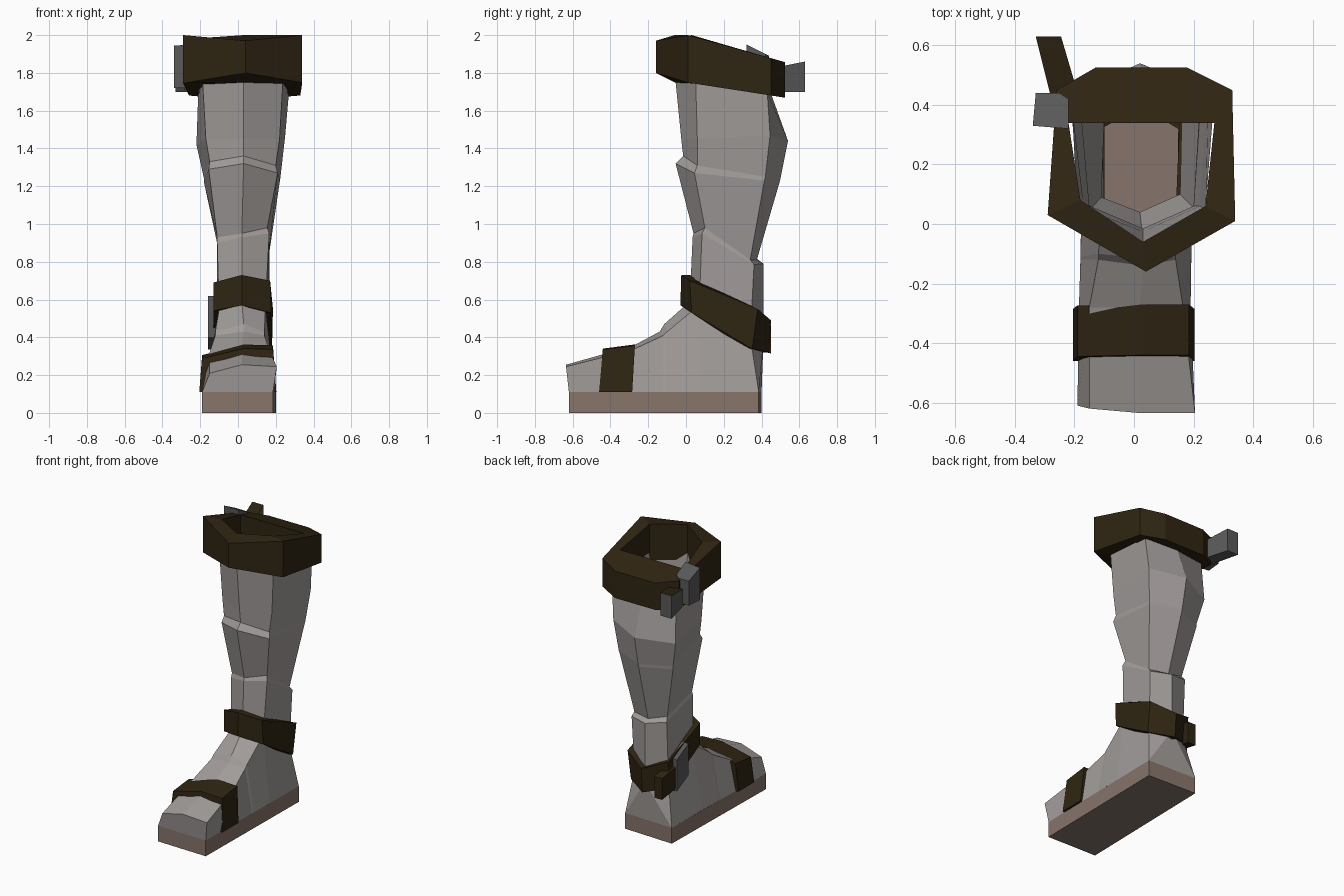
import bpy, bmesh
from mathutils import Vector

if "Cube" in bpy.data.objects:
    bpy.data.objects.remove(bpy.data.objects["Cube"])


def material(name, rgb):
    m = bpy.data.materials.new(name)
    m.diffuse_color = (*rgb, 1)
    m.use_nodes = True
    m.node_tree.nodes["Principled BSDF"].inputs["Base Color"].default_value = m.diffuse_color
    return m


GREY = material("pale grey leather", (0.36, 0.335, 0.325))
BROWN = material("dark brown strap", (0.028, 0.018, 0.006))
SOLE = material("brown sole", (0.24, 0.178, 0.147))
METAL = material("dark grey metal", (0.10, 0.10, 0.10))


def make(name, faces, mats):
    """Build an object from polygons given as lists of points."""
    bm = bmesh.new()
    for f in faces:
        bm.faces.new([bm.verts.new(p) for p in f])
    bmesh.ops.remove_doubles(bm, verts=bm.verts, dist=0.0005)
    bmesh.ops.recalc_face_normals(bm, faces=bm.faces)
    me = bpy.data.meshes.new(name)
    bm.to_mesh(me)
    bm.free()
    for m in mats:
        me.materials.append(m)
    ob = bpy.data.objects.new(name, me)
    bpy.context.collection.objects.link(ob)
    return ob


def loft(rings, closed=True):
    faces = []
    for a, b in zip(rings, rings[1:]):
        n = len(a)
        for i in range(n if closed else n - 1):
            j = (i + 1) % n
            faces.append([a[i], a[j], b[j], b[i]])
    return faces


def shrink(ring, k):
    c = sum((Vector(p) for p in ring), Vector()) / len(ring)
    return [(c.x + (p[0] - c.x) * k, c.y + (p[1] - c.y) * k, p[2]) for p in ring]


def prism(name, outline, z0, z1, mats):
    """Upright prism; z0 and z1 may be slopes given as functions of y."""
    lo = [(x, y, z0(y)) for x, y in outline]
    hi = [(x, y, z1(y)) for x, y in outline]
    return make(name, loft([lo, hi]) + [lo, hi], mats)


# Shaft: six-sided rings, ordered front, front right, back right, back, back left, front left
ankle = [(.02, .02, .59), (.145, .07, .57), (.16, .34, .40), (.03, .41, .38), (-.11, .35, .40), (-.10, .07, .55)]
upper = [
    [(.03, -.06, 1.80), (.24, .05, 1.80), (.27, .43, 1.70), (.02, .45, 1.69), (-.21, .41, 1.71), (-.19, .06, 1.80)],
    [(.03, -.025, 1.45), (.22, .06, 1.45), (.25, .445, 1.47), (.02, .54, 1.44), (-.22, .43, 1.42), (-.17, .07, 1.45)],
    [(.03, -.015, 1.36), (.20, .06, 1.31), (.225, .42, 1.25), (.02, .50, 1.24), (-.18, .40, 1.24), (-.15, .06, 1.33)],
]
lower = [
    [(.03, -.055, 1.32), (.21, .045, 1.27), (.222, .415, 1.23), (.02, .495, 1.22), (-.18, .40, 1.22), (-.155, .04, 1.29)],
    [(.02, .04, .95), (.155, .10, .98), (.16, .34, .81), (.03, .375, .81), (-.10, .35, .85), (-.11, .09, .93)],
    [(.02, .035, .93), (.165, .085, .95), (.168, .36, .785), (.03, .41, .79), (-.11, .37, .82), (-.11, .08, .90)],
]
make("shaft", loft(upper + lower + [ankle]), [GREY])

# Foot: open sections from toe to ankle, then heel panels
F, FR, BR, B, BL, FL = ankle
heel_r, heel_l = (.20, .385, .11), (-.17, .40, .11)
sections = [
    [(-.19, -.61, .11), (-.15, -.62, .21), (.02, -.635, .255), (.205, -.635, .245), (.185, -.62, .11)],
    [(-.185, -.28, .11), (-.15, -.28, .32), (.02, -.28, .355), (.165, -.28, .335), (.19, -.28, .11)],
    [(-.18, -.12, .11), (-.12, -.12, .41), (.03, -.14, .43), (.14, -.12, .41), (.192, -.12, .11)],
    [(-.18, -.11, .11), (-.12, -.10, .43), (.03, -.115, .47), (.14, -.10, .43), (.193, -.11, .11)],
    [(-.175, .07, .11), FL, F, FR, (.195, .07, .11)],
]
heel = [[sections[-1][4], heel_r, BR, FR], [sections[-1][0], heel_l, BL, FL],
        [heel_r, B, BR], [heel_l, B, BL], [heel_r, heel_l, B]]
make("foot_upper", loft(sections, False) + [sections[0]] + heel, [GREY])

# Sole
prism("sole", [(.185, -.62), (.20, .385), (-.17, .40), (-.19, -.61)],
      lambda y: 0, lambda y: .11, [SOLE])

# Ankle strap
top = [(.02, -.025, .73), (.17, .02, .70), (.185, .38, .55), (.03, .45, .49), (-.13, .38, .55), (-.13, .03, .69)]
bot = [(.02, -.03, .57), (.175, .03, .53), (.18, .35, .34), (.03, .44, .32), (-.13, .36, .36), (-.13, .03, .54)]
make("ankle_strap", loft([shrink(top, .8), top, bot, shrink(bot, .8)]), [BROWN])

# Toe strap: profile across the foot, leaning forward
profile = [(-.205, .11), (-.19, .30), (.03, .355), (.185, .35), (.203, .11)]
front = [(x, -.46 + .08 * (z - .11), z * .94 + .0066) for x, z in profile]
back = [(x, -.285 + .06 * (z - .11), z * 1.03 - .0033) for x, z in profile]
make("toe_strap", loft([front, back]) + [front, back], [BROWN])

# Top collar, sloping down to the back
outer = [(.04, -.16), (.34, .01), (.33, .45), (.18, .525), (-.13, .525), (-.26, .45), (-.29, .03)]
inner = [(.03, -.06), (.24, .06), (.27, .34), (.15, .34), (-.10, .34), (-.22, .34), (-.18, .08)]


def rim_top(y):
    return 1.97 if y < -.1 else 2.0 - .29 * max(0, y - .03)


def rim_bottom(y):
    return 1.80 if y < -.1 else 1.75 - .155 * max(0, y)


def at(loop, height):
    return [(x, y, height(y)) for x, y in loop]


collar_rings = [at(inner, rim_top), at(outer, rim_top), at(outer, rim_bottom), at(inner, rim_bottom)]
make("top_collar", loft(collar_rings + collar_rings[:1]), [BROWN])

# Buckles
prism("top_buckle", [(-.34, .33), (-.22, .32), (-.22, .42), (-.25, .44), (-.33, .44)],
      lambda y: 1.72, lambda y: 1.95 - .5 * (y - .32), [METAL])
prism("ankle_buckle", [(-.16, .20), (-.11, .20), (-.11, .33), (-.16, .33)],
      lambda y: .40 - .5 * (y - .2), lambda y: .62 - .5 * (y - .2), [METAL])

# Strap tails: the top one is brown on its upper side, grey elsewhere
tail = prism("top_strap_tail", [(-.28, .43), (-.195, .46), (-.245, .63), (-.33, .63)],
             lambda y: 1.70, lambda y: 1.83 + .2 * (y - .48), [BROWN, METAL])
for p in tail.data.polygons:
    p.material_index = 0 if p.normal.z > .5 else 1
prism("ankle_strap_tail", [(-.15, .33), (-.09, .33), (-.07, .45), (-.13, .45)],
      lambda y: .35 - .3 * (y - .33), lambda y: .50 - .3 * (y - .33), [BROWN])
